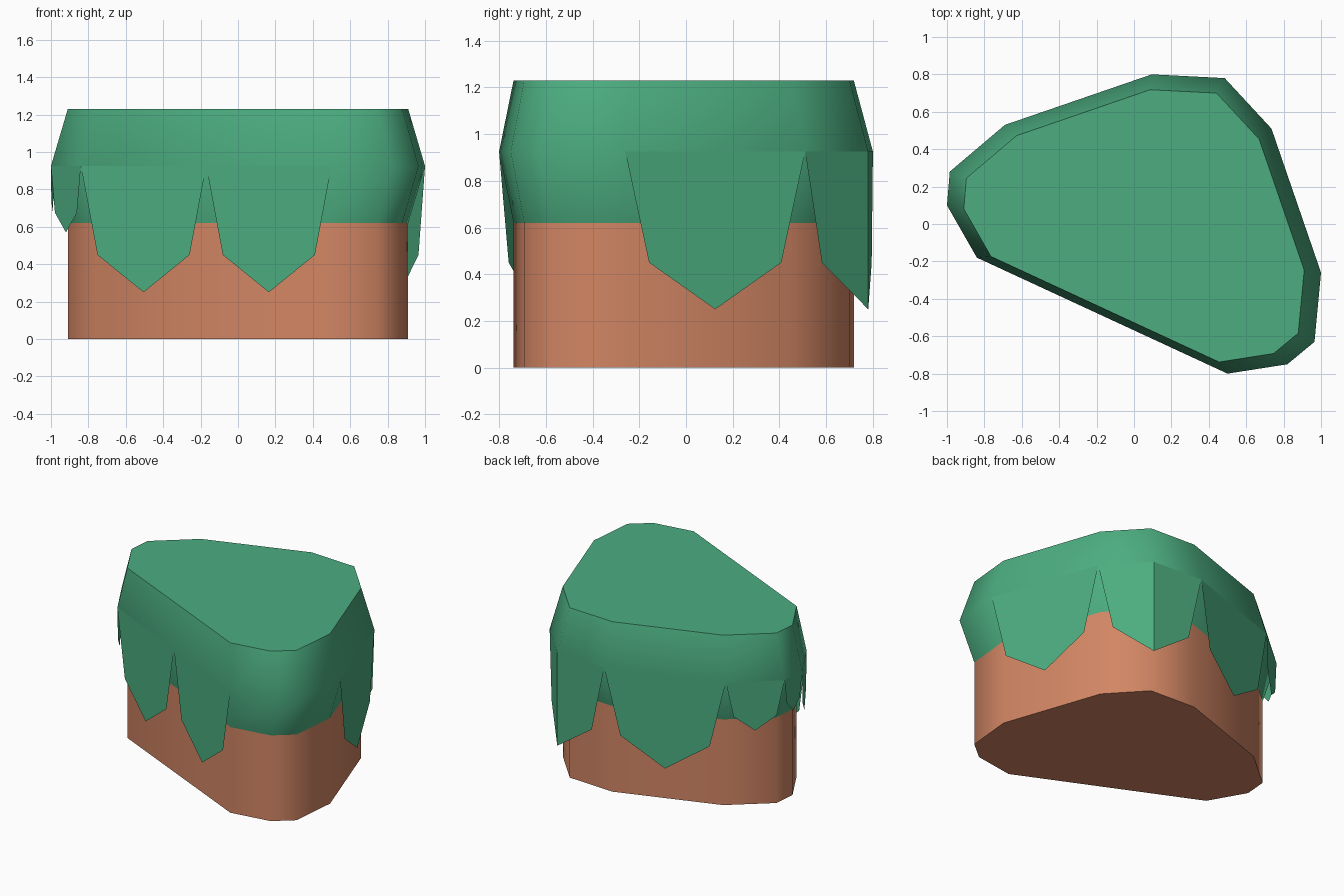
import bpy, bmesh, math
from mathutils import Vector

if "Cube" in bpy.data.objects:
    bpy.data.objects.remove(bpy.data.objects["Cube"])

# Plan outline of the widest level, counter-clockwise
OUT = [Vector(p) for p in [(-1, .10), (-.84, -.18), (.50, -.80), (.82, -.75),
       (.965, -.63), (1, -.26), (.735, .51), (.485, .78), (.095, .80),
       (-.69, .53), (-.985, .28)]]
INN = [Vector((p.x * .91, p.y * .91 - .01)) for p in OUT]
Z_SEAM, Z_RIM, Z_TOP = .62, .925, 1.23


def material(name, rgb):
    m = bpy.data.materials.new(name)
    m.diffuse_color = (*rgb, 1)
    m.use_nodes = True
    m.node_tree.nodes["Principled BSDF"].inputs["Base Color"].default_value = m.diffuse_color
    return m


earth = material("terracotta earth", (.645, .238, .127))
grass = material("green grass", (.072, .418, .216))


def finish(bm, name, mat, smooth):
    me = bpy.data.meshes.new(name)
    bm.to_mesh(me)
    bm.free()
    me.materials.append(mat)
    ob = bpy.data.objects.new(name, me)
    bpy.context.collection.objects.link(ob)
    if smooth:
        bpy.ops.object.select_all(action='DESELECT')
        ob.select_set(True)
        bpy.context.view_layer.objects.active = ob
        bpy.ops.object.shade_smooth_by_angle(angle=math.radians(60))
    return ob


def loft(name, levels, mat, bottom=False, top=False):
    """Skin a stack of (outline, z) rings, with optional end caps."""
    bm = bmesh.new()
    rings = [[bm.verts.new((p.x, p.y, z)) for p in o] for o, z in levels]
    n = len(OUT)
    for a, b in zip(rings, rings[1:]):
        for i in range(n):
            j = (i + 1) % n
            bm.faces.new((a[i], a[j], b[j], b[i]))
    if bottom:
        bm.faces.new(rings[0][::-1])
    if top:
        bm.faces.new(rings[-1])
    return finish(bm, name, mat, True)


# Earth block and the bulging grass cap above it
loft("earth_block", [(INN, 0), (INN, Z_SEAM)], earth, bottom=True)
loft("grass_cap", [(INN, Z_SEAM), (OUT, Z_RIM), (INN, Z_TOP)], grass, top=True)


def drip(name, a, mid, b, length):
    """Pointed vertical flap hanging from the rim, folded at its middle."""
    bm = bmesh.new()
    tip_z, sh_z = Z_RIM - length, Z_RIM - length * .704
    v = lambda p, z: bm.verts.new((p.x, p.y, z))
    top, tip = v(mid, Z_RIM), v(mid, tip_z)
    a_top, b_top = v(a, Z_RIM), v(b, Z_RIM)
    a_sh, b_sh = v(a.lerp(mid, .265), sh_z), v(b.lerp(mid, .265), sh_z)
    bm.faces.new((a_top, a_sh, tip, top))
    bm.faces.new((top, tip, b_sh, b_top))
    finish(bm, name, grass, False)


# Grass drips: along straight edges, and one folded round the back corner
front_mid = OUT[1].lerp(OUT[2], .5)
spans = [(OUT[1], None, front_mid, .675), (front_mid, None, OUT[2], .675),
         (OUT[5], None, OUT[6], .675), (OUT[6], OUT[7], OUT[8], .675),
         (OUT[8], None, OUT[9], .675), (OUT[9], None, OUT[10], .355),
         (OUT[10], None, OUT[0], .25), (OUT[0], None, OUT[1], .355)]
for i, (a, m, b, length) in enumerate(spans):
    drip(f"grass_drip_{i + 1}", a, m or a.lerp(b, .5), b, length)
